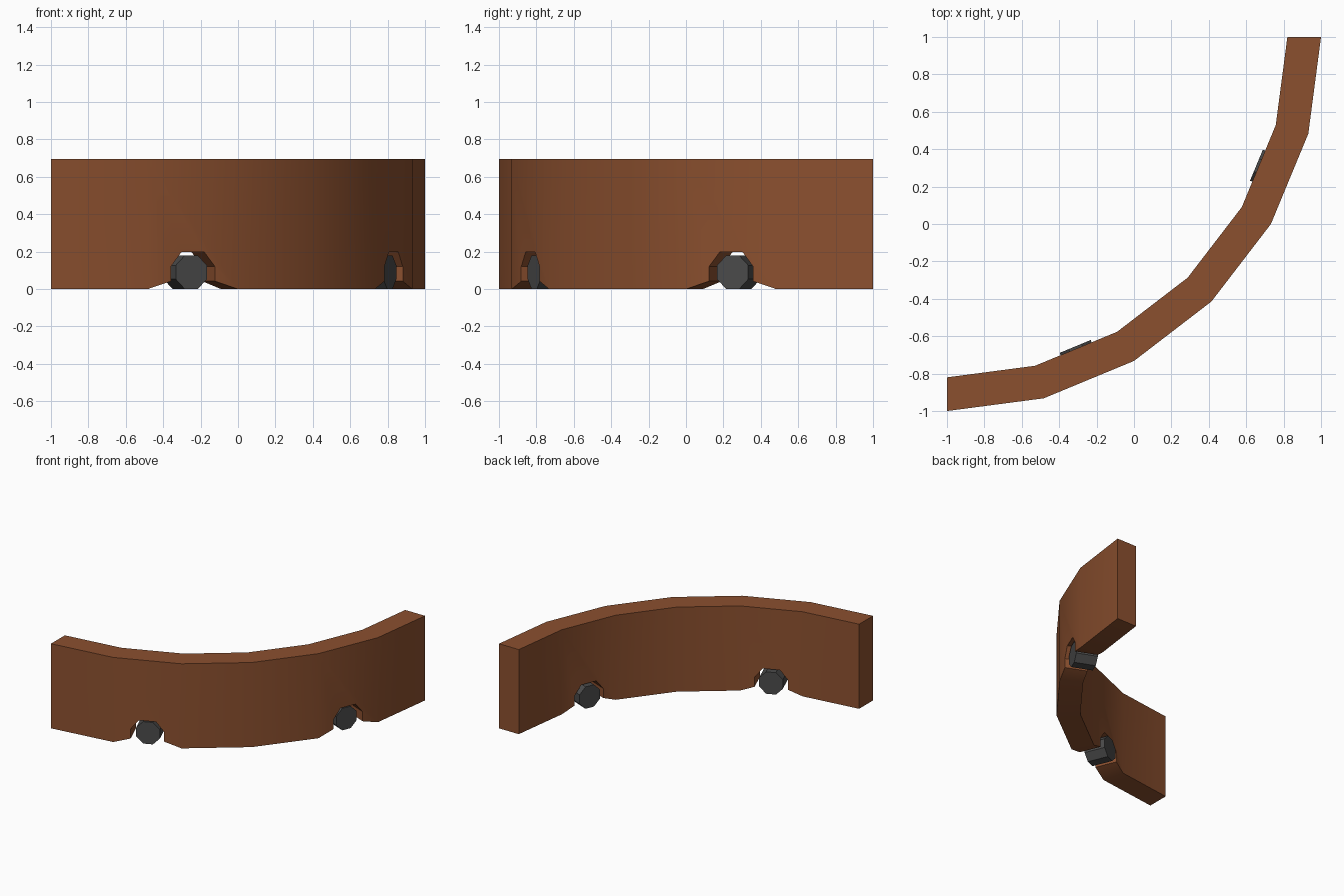
import bpy, bmesh, math
from mathutils import Vector, Matrix

if "Cube" in bpy.data.objects:
    bpy.data.objects.remove(bpy.data.objects["Cube"])

CENTER = Vector((-1, 1, 0))      # centre of the quarter ring
R_OUT, R_IN, HEIGHT = 2.0, 1.82, 0.695
STEP = math.radians(15)
NOTCHED = (1, 4)                 # segments with a wheel arch
# right half of the arch outline: distance from segment middle, height
ARCH = [(0.128, 0.042), (0.128, 0.12), (0.066, 0.198)]


def material(name, rgb):
    m = bpy.data.materials.new(name)
    m.diffuse_color = (*rgb, 1)
    m.use_nodes = True
    m.node_tree.nodes["Principled BSDF"].inputs["Base Color"].default_value = m.diffuse_color
    return m


def finish(bm, name, mat):
    bmesh.ops.remove_doubles(bm, verts=bm.verts, dist=1e-4)
    bmesh.ops.recalc_face_normals(bm, faces=bm.faces)
    me = bpy.data.meshes.new(name)
    bm.to_mesh(me)
    bm.free()
    me.materials.append(mat)
    ob = bpy.data.objects.new(name, me)
    bpy.context.collection.objects.link(ob)
    return ob


def directions(i):
    a = -math.pi / 2 + (i + 0.5) * STEP
    return Vector((math.cos(a), math.sin(a), 0)), Vector((-math.sin(a), math.cos(a), 0))


brown = material("brown", (0.26, 0.08, 0.028))
grey = material("dark grey", (0.07, 0.07, 0.07))

# curved wall: six straight segments, two with arches cut in the lower edge
bm = bmesh.new()
for i in range(6):
    n, t = directions(i)
    rows = []
    for r in (R_OUT, R_IN):
        h, ap = r * math.sin(STEP / 2), r * math.cos(STEP / 2)
        low = [(-h, 0)]
        if i in NOTCHED:
            low += [(-s, z) for s, z in ARCH] + ARCH[::-1]
        low.append((h, 0))
        pts = low + [(h, HEIGHT), (-h, HEIGHT)]
        rows.append([bm.verts.new(CENTER + n * ap + t * s + Vector((0, 0, z))) for s, z in pts])
    out, inn = rows
    bm.faces.new(out)
    bm.faces.new(inn[::-1])
    k = len(out)
    for j in range(k):
        inner_joint = (j == k - 1 and i > 0) or (j == k - 3 and i < 5)
        if not inner_joint:
            q = (j + 1) % k
            bm.faces.new((out[j], inn[j], inn[q], out[q]))
wall = finish(bm, "curved_wall", brown)
bpy.context.view_layer.objects.active = wall
wall.select_set(True)
bpy.ops.object.shade_smooth_by_angle(angle=math.radians(30))
wall.select_set(False)

# octagonal rollers sitting in the arches
for i in NOTCHED:
    n, t = directions(i)
    up = Vector((0, 0, 1))
    bm = bmesh.new()
    rad = 0.09 / math.cos(math.pi / 8)
    rot = Matrix((t, up, n)).transposed().to_4x4()
    bmesh.ops.create_cone(bm, cap_ends=True, segments=8, radius1=rad, radius2=rad, depth=0.17,
                          matrix=Matrix.Rotation(math.pi / 8, 4, 'Z'))
    # make sure a flat side is underneath
    if abs(min(v.co.y for v in bm.verts) + 0.09) > 1e-3:
        bmesh.ops.rotate(bm, verts=bm.verts, matrix=Matrix.Rotation(math.pi / 8, 3, 'Z'))
    bm.transform(Matrix.Translation(CENTER + n * 1.876 + up * 0.09) @ rot)
    finish(bm, "roller_left" if i == 1 else "roller_right", grey)
